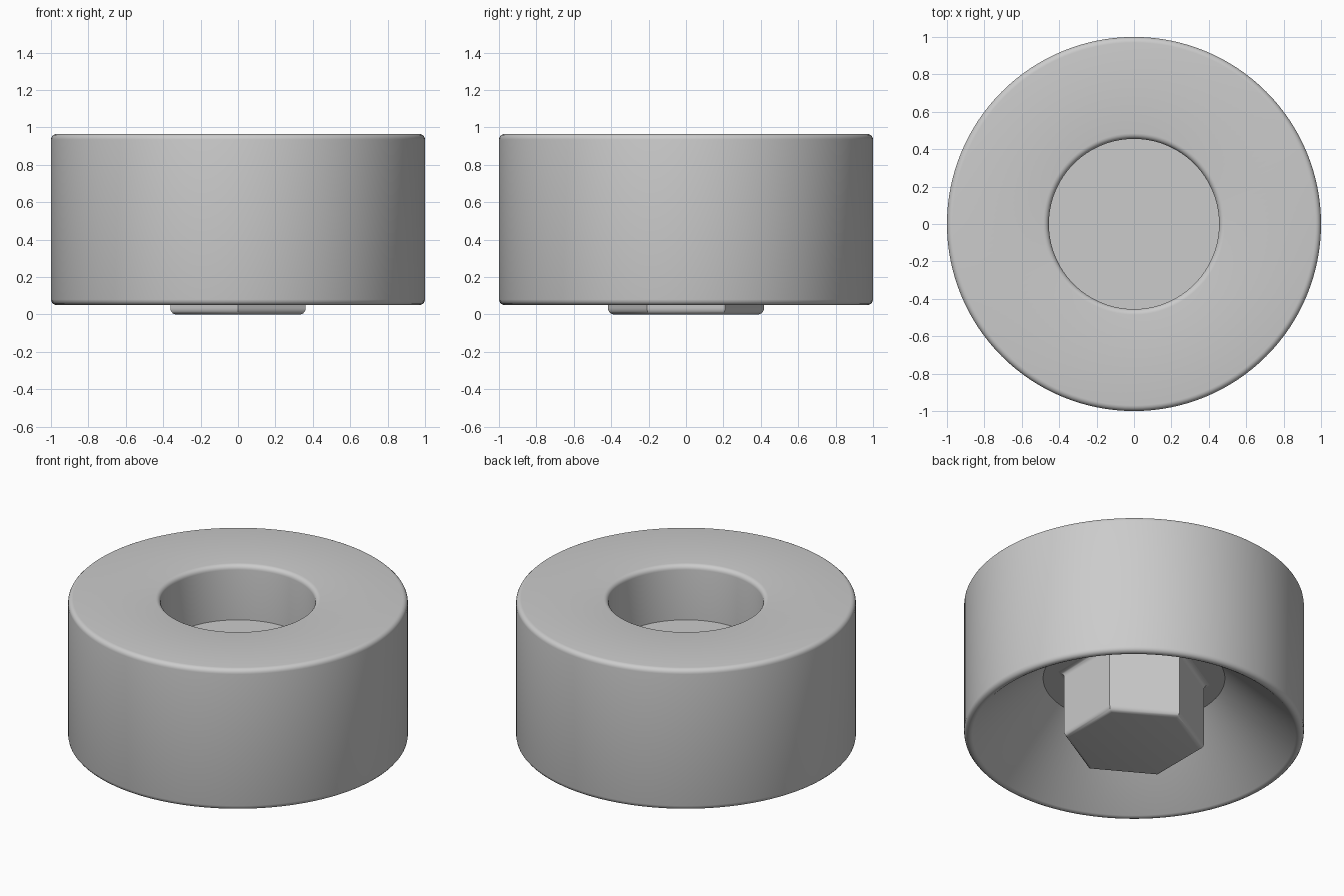
import bpy, bmesh, math

cube = bpy.data.objects.get("Cube")
if cube:
    bpy.data.objects.remove(cube, do_unlink=True)

grey = bpy.data.materials.new("plain grey")
grey.use_nodes = True
colour = (0.6, 0.6, 0.6, 1)
grey.diffuse_color = colour
grey.node_tree.nodes["Principled BSDF"].inputs["Base Color"].default_value = colour


def arc(cx, cz, r, start, end, steps=5):
    """Points of a rounded corner in the (radius, height) plane."""
    angles = [math.radians(start + (end - start) * i / steps) for i in range(steps + 1)]
    return [(cx + r * math.cos(a), cz + r * math.sin(a)) for a in angles]


def lathe(name, profile, sides, turn=0.0):
    """Revolve a profile of (radius, height) points; radius 0 becomes a pole."""
    bm = bmesh.new()
    rings = []
    for r, z in profile:
        if r == 0:
            rings.append([bm.verts.new((0, 0, z))])
            continue
        angles = [turn + math.tau * i / sides for i in range(sides)]
        rings.append([bm.verts.new((r * math.cos(a), r * math.sin(a), z)) for a in angles])
    for a, b in zip(rings, rings[1:]):
        for i in range(sides):
            j = (i + 1) % sides
            corners = [a[i % len(a)], a[j % len(a)], b[j % len(b)], b[i % len(b)]]
            bm.faces.new(list(dict.fromkeys(corners)))
    bmesh.ops.recalc_face_normals(bm, faces=bm.faces)
    mesh = bpy.data.meshes.new(name)
    bm.to_mesh(mesh)
    bm.free()
    mesh.materials.append(grey)
    obj = bpy.data.objects.new(name, mesh)
    bpy.context.collection.objects.link(obj)
    bpy.ops.object.select_all(action="DESELECT")
    obj.select_set(True)
    bpy.context.view_layer.objects.active = obj
    bpy.ops.object.shade_smooth_by_angle(angle=math.radians(30))
    return obj


# Round body: recess on top, rounded rims, conical hollow underneath
BOTTOM, TOP, FLOOR, CEILING = 0.05, 0.965, 0.61, 0.44
HOLE, FILLET = 0.455, 0.03
body_profile = (
    [(0, FLOOR), (HOLE, FLOOR)]
    + arc(HOLE + FILLET, TOP - FILLET, FILLET, 180, 90)
    + arc(1 - FILLET, TOP - FILLET, FILLET, 90, 0)
    + arc(1 - FILLET, BOTTOM + FILLET, FILLET, 0, -130)
    + [(0.535, CEILING), (0, CEILING)]
)
lathe("body", body_profile, 128)

# Hexagonal stud: rounded foot, small flare where it meets the hollow
STUD, ROUND = 0.418, 0.035
stud_profile = (
    [(0, 0)]
    + arc(STUD - ROUND, ROUND, ROUND, -90, 0)
    + arc(STUD + ROUND, CEILING - ROUND, ROUND, 180, 90)
    + [(0, CEILING)]
)
lathe("hex_stud", stud_profile, 6, math.pi / 2)
